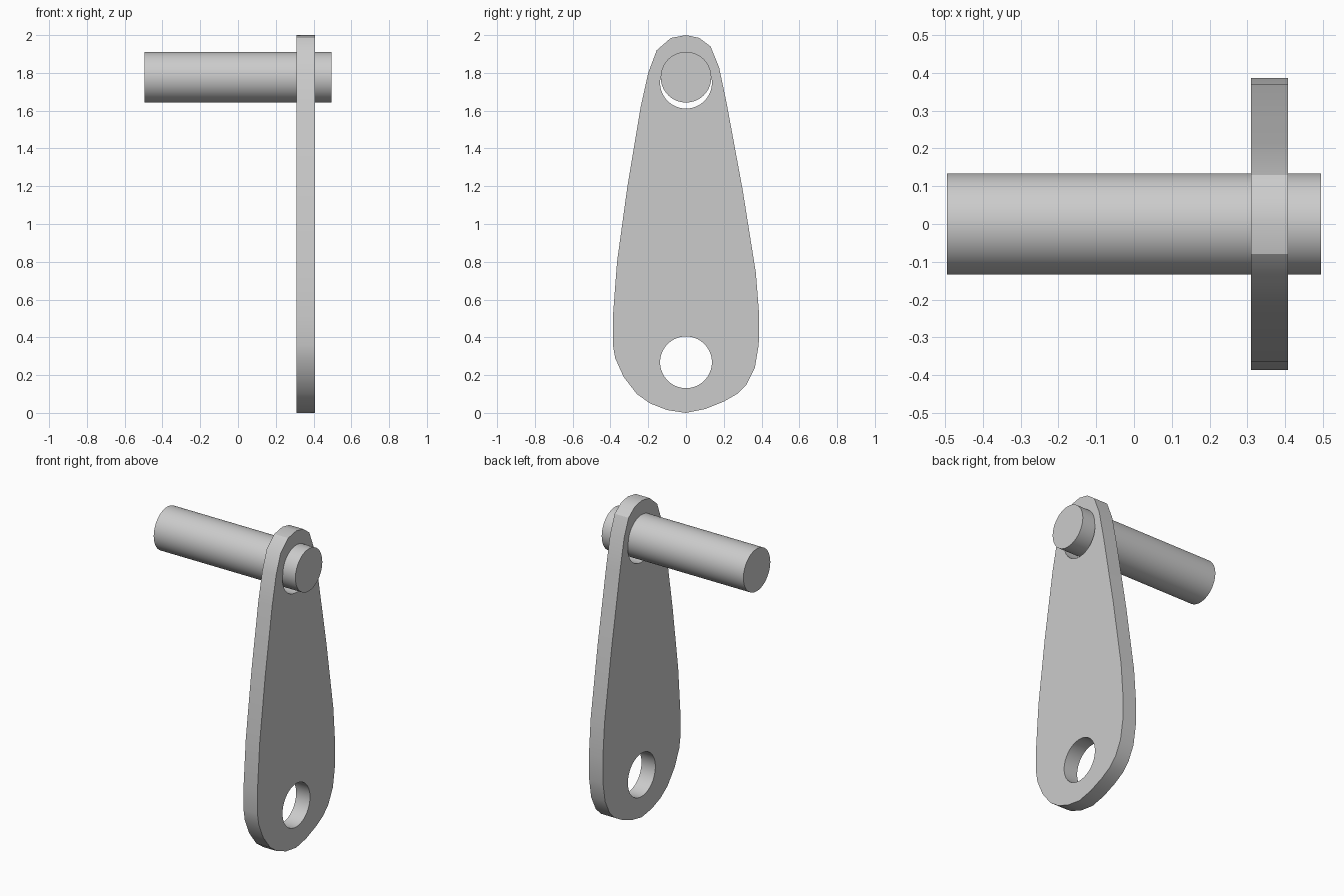
import bpy, math
from mathutils import Matrix

cube = bpy.data.objects.get("Cube")
if cube:
    bpy.data.objects.remove(cube)

grey = bpy.data.materials.new("plain_grey")
grey.use_nodes = True
grey.diffuse_color = (0.6, 0.6, 0.6, 1)
grey.node_tree.nodes["Principled BSDF"].inputs["Base Color"].default_value = (0.6, 0.6, 0.6, 1)

# Sideways frame: local x, y, z become world y, z, x
SIDEWAYS = Matrix(((0, 0, 1, 0), (1, 0, 0, 0), (0, 1, 0, 0), (0, 0, 0, 1)))


def circle(radius, height, count=64):
    steps = [2 * math.pi * i / count for i in range(count)]
    return [(radius * math.cos(a), height + radius * math.sin(a)) for a in steps]


def extruded(name, loops, x_min, x_max):
    """Fill closed loops drawn in the y-z plane and extrude them along x."""
    curve = bpy.data.curves.new(name, "CURVE")
    curve.dimensions = "2D"
    curve.fill_mode = "BOTH"
    curve.extrude = (x_max - x_min) / 2
    for loop in loops:
        spline = curve.splines.new("POLY")
        spline.points.add(len(loop) - 1)
        for point, (y, z) in zip(spline.points, loop):
            point.co = (y, z, 0, 1)
        spline.use_cyclic_u = True
    curve.materials.append(grey)
    obj = bpy.data.objects.new(name, curve)
    bpy.context.collection.objects.link(obj)
    obj.matrix_world = Matrix.Translation(((x_min + x_max) / 2, 0, 0)) @ SIDEWAYS
    bpy.ops.object.select_all(action="DESELECT")
    obj.select_set(True)
    bpy.context.view_layer.objects.active = obj
    bpy.ops.object.convert(target="MESH")
    bpy.ops.object.shade_smooth_by_angle(angle=math.radians(30))


# Tapered plate outline, from the top down one side and up the other
outline = [
    (0, 2), (0.07, 1.985), (0.13, 1.94), (0.175, 1.83), (0.215, 1.64),
    (0.3, 1.18), (0.37, 0.74), (0.387, 0.52), (0.385, 0.36), (0.365, 0.24),
    (0.32, 0.15), (0.27, 0.1), (0.2, 0.06), (0.1, 0.02), (0, 0),
    (-0.1, 0.015), (-0.19, 0.05), (-0.26, 0.1), (-0.33, 0.19), (-0.375, 0.29),
    (-0.387, 0.36), (-0.387, 0.51), (-0.365, 0.8), (-0.31, 1.2), (-0.24, 1.62),
    (-0.2, 1.8), (-0.155, 1.92), (-0.08, 1.985),
]
extruded("lever_plate", [outline, circle(0.137, 1.748), circle(0.137, 0.268)], 0.31, 0.407)

# Round pin sitting loosely in the upper hole
extruded("pin", [circle(0.134, 1.777)], -0.495, 0.495)
